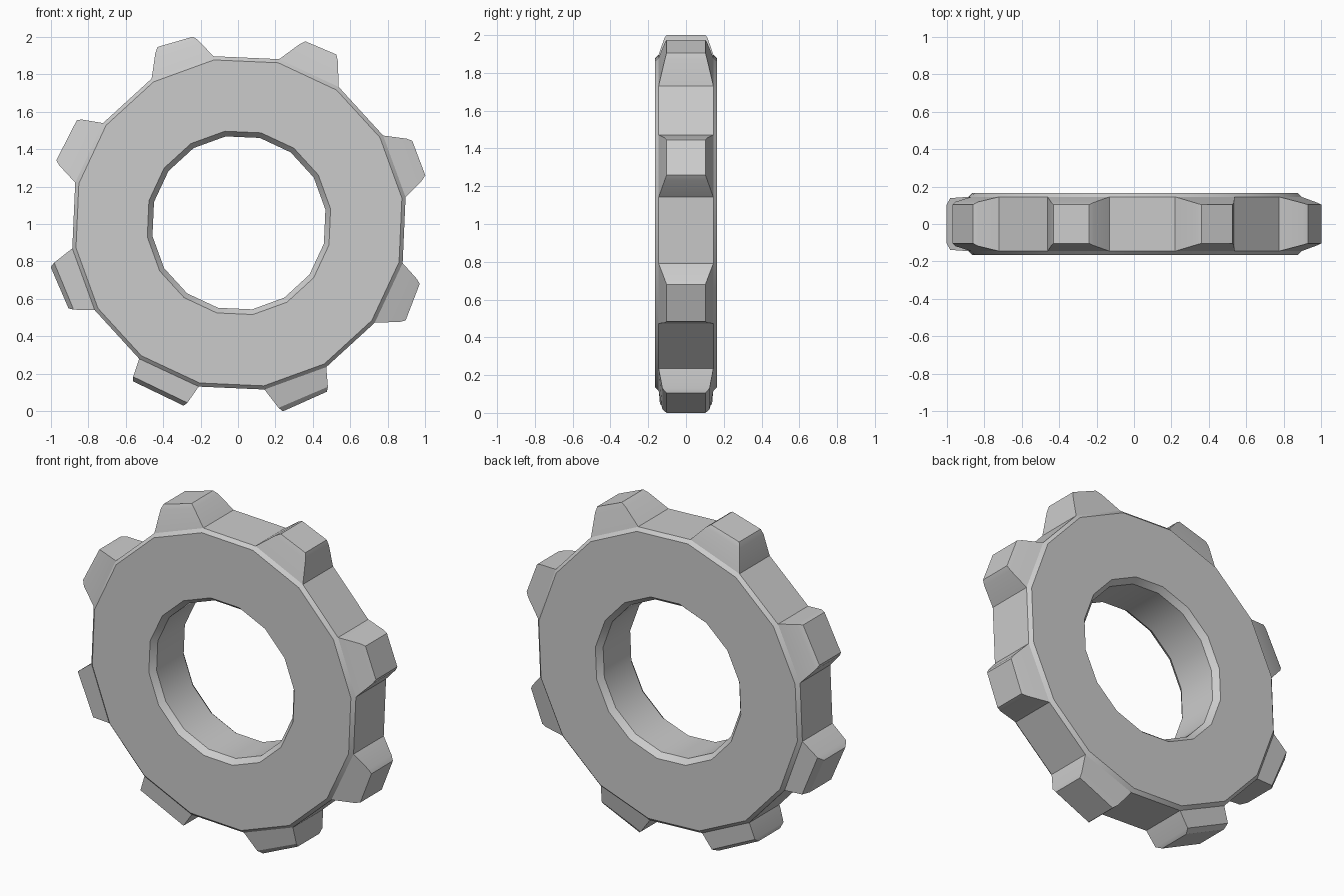
import bpy, bmesh, math

if "Cube" in bpy.data.objects:
    bpy.data.objects.remove(bpy.data.objects["Cube"])

SIDES = 16
START = math.radians(8.7)
CX, CZ = 0.005, 1.006

# Ring cross-section as (radius, y); points 2 and 3 bound the outer rim
PROFILE = [(0.495, -0.165), (0.88, -0.165), (0.90, -0.145), (0.90, 0.145),
           (0.88, 0.165), (0.495, 0.165), (0.467, 0.13), (0.467, -0.13)]

# Hand-shaped tooth tips: two (x, z) corners counter-clockwise, shoulder half depth
TEETH = [
    ((1.00, 1.26), (0.93, 1.445), 0.112),
    ((0.525, 1.905), (0.36, 1.975), 0.112),
    ((-0.24, 2.00), (-0.43, 1.945), 0.115),
    ((-0.86, 1.555), (-0.97, 1.34), 0.118),
    ((-1.00, 0.77), (-0.905, 0.55), 0.138),
    ((-0.56, 0.16), (-0.29, 0.03), 0.138),
    ((0.24, 0.00), (0.475, 0.105), 0.125),
    ((0.895, 0.485), (0.97, 0.68), 0.112),
]

bm = bmesh.new()

# Ring body
rings = []
for i in range(SIDES):
    a = START + i * 2 * math.pi / SIDES
    rings.append([bm.verts.new((CX + r * math.cos(a), y, CZ + r * math.sin(a)))
                  for r, y in PROFILE])


def bridge(lower, upper):
    for k in range(4):
        n = (k + 1) % 4
        bm.faces.new((lower[k], lower[n], upper[n], upper[k]))


def add_tooth(base, tip):
    """Tapered block with a chamfered end, grown from one rim panel."""
    low, high, depth = tip
    corners = [(low[0], -0.103, low[1]), (low[0], 0.103, low[1]),
               (high[0], 0.103, high[1]), (high[0], -0.103, high[1])]
    top = [bm.verts.new(c) for c in corners]
    shoulder = []
    for b, t in zip(base, top):
        p = b.co.lerp(t.co, 0.82)
        p.y = math.copysign(depth, t.co.y)
        shoulder.append(bm.verts.new(p))
    # Widen the shoulder a little so the end reads as a chamfer
    for a, b in ((0, 3), (1, 2)):
        d = (shoulder[a].co - shoulder[b].co).normalized() * 0.006
        shoulder[a].co += d
        shoulder[b].co -= d
    bridge(base, shoulder)
    bridge(shoulder, top)
    bm.faces.new(top)


for i in range(SIDES):
    cur, nxt = rings[i], rings[(i + 1) % SIDES]
    for k in range(len(PROFILE)):
        n = (k + 1) % len(PROFILE)
        if k == 2 and i % 2 == 0:
            add_tooth([cur[2], cur[3], nxt[3], nxt[2]], TEETH[i // 2])
        else:
            bm.faces.new((cur[k], cur[n], nxt[n], nxt[k]))

bmesh.ops.recalc_face_normals(bm, faces=bm.faces)
mesh = bpy.data.meshes.new("gear_wheel")
bm.to_mesh(mesh)
bm.free()
gear = bpy.data.objects.new("gear_wheel", mesh)
bpy.context.collection.objects.link(gear)

# Mostly hard edges, soft only across very shallow angles and the bore
bpy.context.view_layer.objects.active = gear
gear.select_set(True)
bpy.ops.object.shade_smooth_by_angle(angle=math.radians(25))
